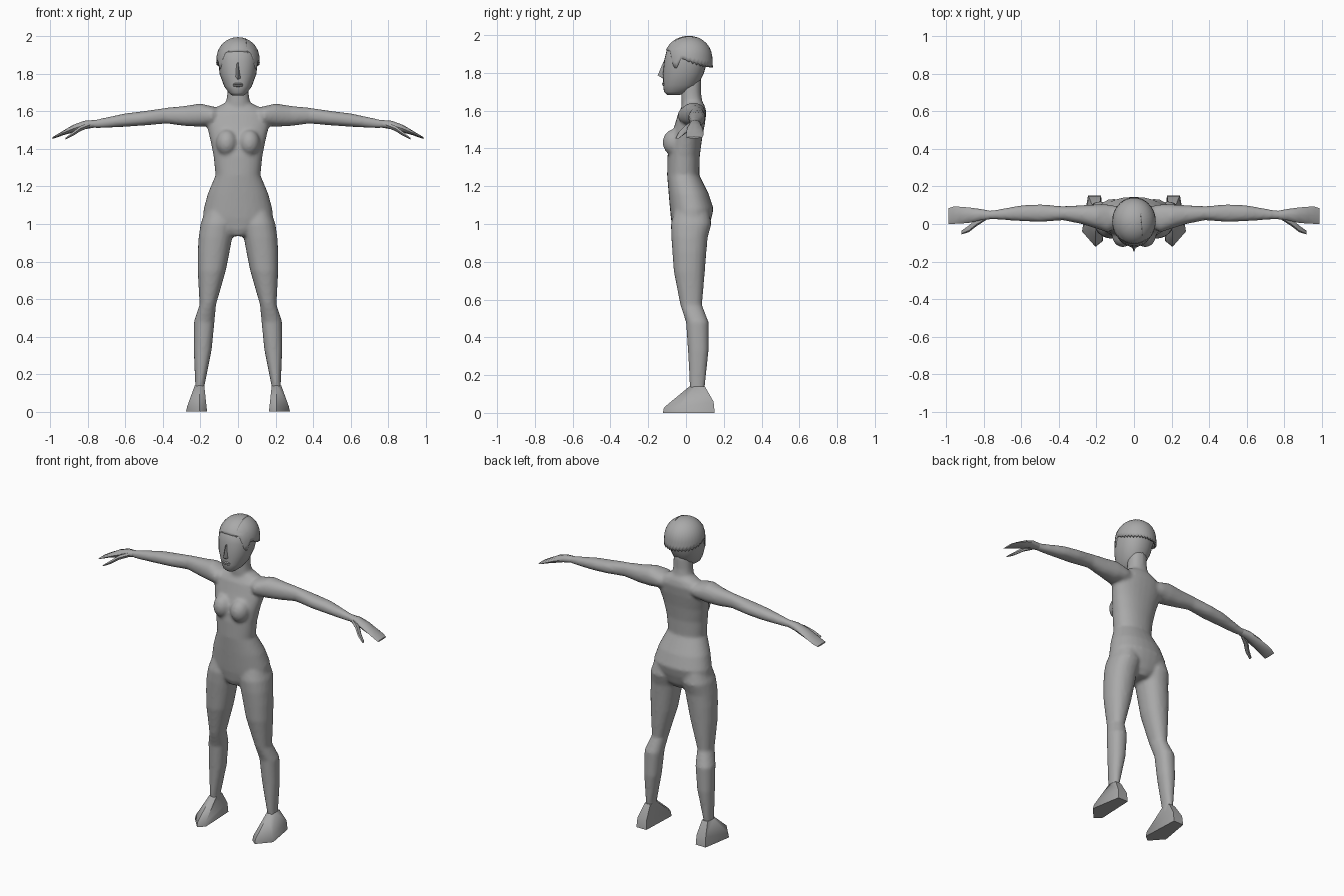
import bpy, bmesh, math
from mathutils import Vector

if "Cube" in bpy.data.objects:
    bpy.data.objects.remove(bpy.data.objects["Cube"])

grey = bpy.data.materials.new("plain_grey")
grey.diffuse_color = (0.4, 0.4, 0.4, 1)
grey.use_nodes = True
grey.node_tree.nodes["Principled BSDF"].inputs["Base Color"].default_value = grey.diffuse_color


def finish(bm, name, angle=50):
    bmesh.ops.recalc_face_normals(bm, faces=bm.faces)
    me = bpy.data.meshes.new(name)
    bm.to_mesh(me)
    bm.free()
    ob = bpy.data.objects.new(name, me)
    bpy.context.collection.objects.link(ob)
    me.materials.append(grey)
    bpy.ops.object.select_all(action='DESELECT')
    ob.select_set(True)
    bpy.context.view_layer.objects.active = ob
    bpy.ops.object.shade_smooth_by_angle(angle=math.radians(angle))
    return ob


def skin(bm, rings):
    """Bridge closed rings of points and cap both ends."""
    rows = [[bm.verts.new(p) for p in r] for r in rings]
    n = len(rows[0])
    for a, b in zip(rows, rows[1:]):
        for i in range(n):
            bm.faces.new((a[i], a[(i + 1) % n], b[(i + 1) % n], b[i]))
    bm.faces.new(rows[0][::-1])
    bm.faces.new(rows[-1])


def oval(n, power=2.2):
    for i in range(n):
        a = 2 * math.pi * i / n
        c, s = math.cos(a), math.sin(a)
        yield (math.copysign(abs(c) ** (2 / power), c),
               math.copysign(abs(s) ** (2 / power), s))


def upright(bm, sections, side=1, n=20):
    """Sections: z, centre x, half width, front y, back y."""
    skin(bm, [[(side * (cx + c * hw), (f + b) / 2 + s * (b - f) / 2, z)
               for c, s in oval(n)] for z, cx, hw, f, b in sections])


def sideways(bm, sections, side=1, n=16):
    """Sections: x, bottom z, top z, front y, back y."""
    skin(bm, [[(side * x, (f + b) / 2 + c * (b - f) / 2, (lo + hi) / 2 + s * (hi - lo) / 2)
               for c, s in oval(n)] for x, lo, hi, f, b in sections])


def ball(bm, centre, radii):
    vs = bmesh.ops.create_uvsphere(bm, u_segments=20, v_segments=12, radius=1)['verts']
    for v in vs:
        v.co = Vector(c + r * p for c, r, p in zip(centre, radii, v.co))


TORSO = [(.935, 0, .05, -.055, .09), (.97, 0, .13, -.07, .115), (1.03, 0, .188, -.08, .135),
         (1.08, 0, .183, -.085, .146), (1.16, 0, .162, -.092, .12), (1.26, 0, .12, -.10, .07),
         (1.36, 0, .13, -.098, .073), (1.45, 0, .148, -.085, .085), (1.53, 0, .168, -.058, .10),
         (1.59, 0, .16, -.04, .108), (1.625, 0, .11, -.02, .10), (1.65, 0, .06, -.015, .085)]
LEG = [(1.08, .10, .07, -.06, .12), (1.0, .108, .092, -.08, .135), (.93, .12, .09, -.078, .115),
       (.85, .13, .085, -.072, .108), (.75, .14, .075, -.065, .10), (.57, .161, .044, -.03, .085),
       (.48, .18, .055, 0, .12), (.33, .188, .048, .01, .12), (.14, .203, .025, .02, .10),
       (.09, .203, .025, .02, .10)]
ARM = [(.06, 1.54, 1.61, 0, .09), (.14, 1.525, 1.628, -.045, .105), (.2, 1.518, 1.643, -.025, .105),
       (.28, 1.522, 1.63, 0, .10), (.38, 1.535, 1.62, .02, .095), (.5, 1.525, 1.602, .01, .105),
       (.6, 1.518, 1.59, .015, .10), (.75, 1.51, 1.558, .025, .073), (.79, 1.514, 1.552, .027, .07)]

# body: torso, bust, neck, limbs fused into one skin
bm = bmesh.new()
upright(bm, TORSO, n=28)
upright(bm, [(1.58, 0, .07, -.02, .09), (1.64, 0, .064, -.025, .088),
             (1.69, 0, .058, -.025, .08), (1.77, 0, .055, -.03, .08)])
for s in (1, -1):
    upright(bm, LEG, s)
    sideways(bm, ARM, s)
    ball(bm, (s * .06, -.058, 1.432), (.058, .066, .072))
body = finish(bm, "body", 60)
rm = body.modifiers.new("fuse", 'REMESH')
rm.mode = 'VOXEL'
rm.voxel_size = .01
rm.use_smooth_shade = True
sm = body.modifiers.new("soften", 'SMOOTH')
sm.factor = .5
sm.iterations = 5

# hands, thumbs and feet
HAND = [(.77, 1.513, 1.554, .025, .071), (.82, 1.505, 1.55, .018, .08), (.88, 1.487, 1.528, .006, .088),
        (.93, 1.474, 1.498, .002, .092), (.965, 1.461, 1.477, .001, .092), (.99, 1.453, 1.462, .001, .084)]
THUMB = [(.79, 1.513, 1.543, .02, .05), (.84, 1.493, 1.525, -.012, .03),
         (.88, 1.468, 1.492, -.043, -.008), (.92, 1.45, 1.459, -.056, -.036)]
SOLE = [(.175, .152), (.245, .152), (.277, -.04), (.205, -.122), (.165, -.09)]
ANKLE = [(.183, .1), (.223, .1), (.23, .05), (.205, .018), (.18, .04)]
for s, tag in ((1, "left"), (-1, "right")):
    bm = bmesh.new()
    sideways(bm, HAND, s, 8)
    sideways(bm, THUMB, s, 6)
    finish(bm, tag + "_hand")
    bm = bmesh.new()
    low = [(s * x, y, 0) for x, y in SOLE]
    rim = [(s * (x * .92 + .016), y * .96, .06 if y > 0 else .028) for x, y in SOLE]
    top = [(s * x, y, .14) for x, y in ANKLE]
    skin(bm, [low, rim, top])
    finish(bm, tag + "_foot", 55)

# head with nose and lips
bm = bmesh.new()
upright(bm, [(1.684, 0, .03, -.10, -.03), (1.70, 0, .05, -.117, .02), (1.735, 0, .074, -.12, .065),
             (1.80, 0, .098, -.122, .095), (1.87, 0, .106, -.115, .115), (1.93, 0, .10, -.10, .11),
             (1.965, 0, .07, -.06, .085), (1.98, 0, .03, -.02, .05)], n=28)
skin(bm, [[(-.016, -.11, 1.772), (0, -.11, 1.768), (.016, -.11, 1.772), (0, -.125, 1.772)],
          [(-.017, -.11, 1.785), (0, -.1, 1.785), (.017, -.11, 1.785), (0, -.15, 1.787)],
          [(-.01, -.11, 1.86), (0, -.1, 1.86), (.01, -.11, 1.86), (0, -.119, 1.86)]])
for z in (1.737, 1.746):
    ball(bm, (0, -.117, z), (.026, .009, .006))
finish(bm, "head")

# hair cap: low rim at the temples and nape, open over the face
TOP, MID = 1.996, 1.865
RIM = [(0, 1.922), (38, 1.915), (46, 1.87), (52, 1.825), (62, 1.828), (68, 1.875), (80, 1.872),
       (95, 1.85), (130, 1.832), (181, 1.828)]


def rim_height(deg):
    for (a, za), (b, zb) in zip(RIM, RIM[1:]):
        if a <= deg <= b:
            return za + (zb - za) * (deg - a) / (b - a)


def hair_point(a, z):
    r = math.sqrt(max(0, 1 - (max(0, z - MID) / (TOP - MID)) ** 2.3))
    flare = 1 + max(0, MID - z) * .5
    back = -math.cos(a)
    return (.116 * r * math.sin(a), .015 + r * back * (.125 * flare if back > 0 else .13), z)


bm = bmesh.new()
N, ROWS = 72, 9
rows = []
for k in range(ROWS):
    t = math.sin(k / ROWS * math.pi / 2)
    ring = []
    for i in range(N):
        a = 2 * math.pi * i / N
        deg = 180 - abs(180 - 360 * i / N)
        rim = rim_height(deg) + (.012 * (i % 2) if deg > 85 else 0)
        ring.append(bm.verts.new(hair_point(a, rim + (TOP - rim) * t)))
    rows.append(ring)
crown = bm.verts.new((0, .015, TOP))
for a, b in zip(rows, rows[1:]):
    for i in range(N):
        j = (i + 1) % N
        bm.faces.new((a[i], a[j], b[j], b[i]))
for i in range(N):
    bm.faces.new((rows[-1][i], rows[-1][(i + 1) % N], crown))
hair = finish(bm, "hair")
so = hair.modifiers.new("thickness", 'SOLIDIFY')
so.thickness = .014
so.offset = -1

# raised parting line across the crown
path = []
for i in range(9):
    y = -.092 + .15 * i / 8
    x = .05 - .012 * i / 8
    d = min(.98, (x / .116) ** 2 + ((y - .015) / .128) ** 2)
    path.append((x, y, MID + (TOP - MID) * (1 - d) ** (1 / 2.3)))
bm = bmesh.new()
skin(bm, [[(x - .005, y, z - .006), (x - .003, y - .002, z + .004),
           (x + .006, y, z - .008)] for x, y, z in path])
finish(bm, "hair_parting", 30)
